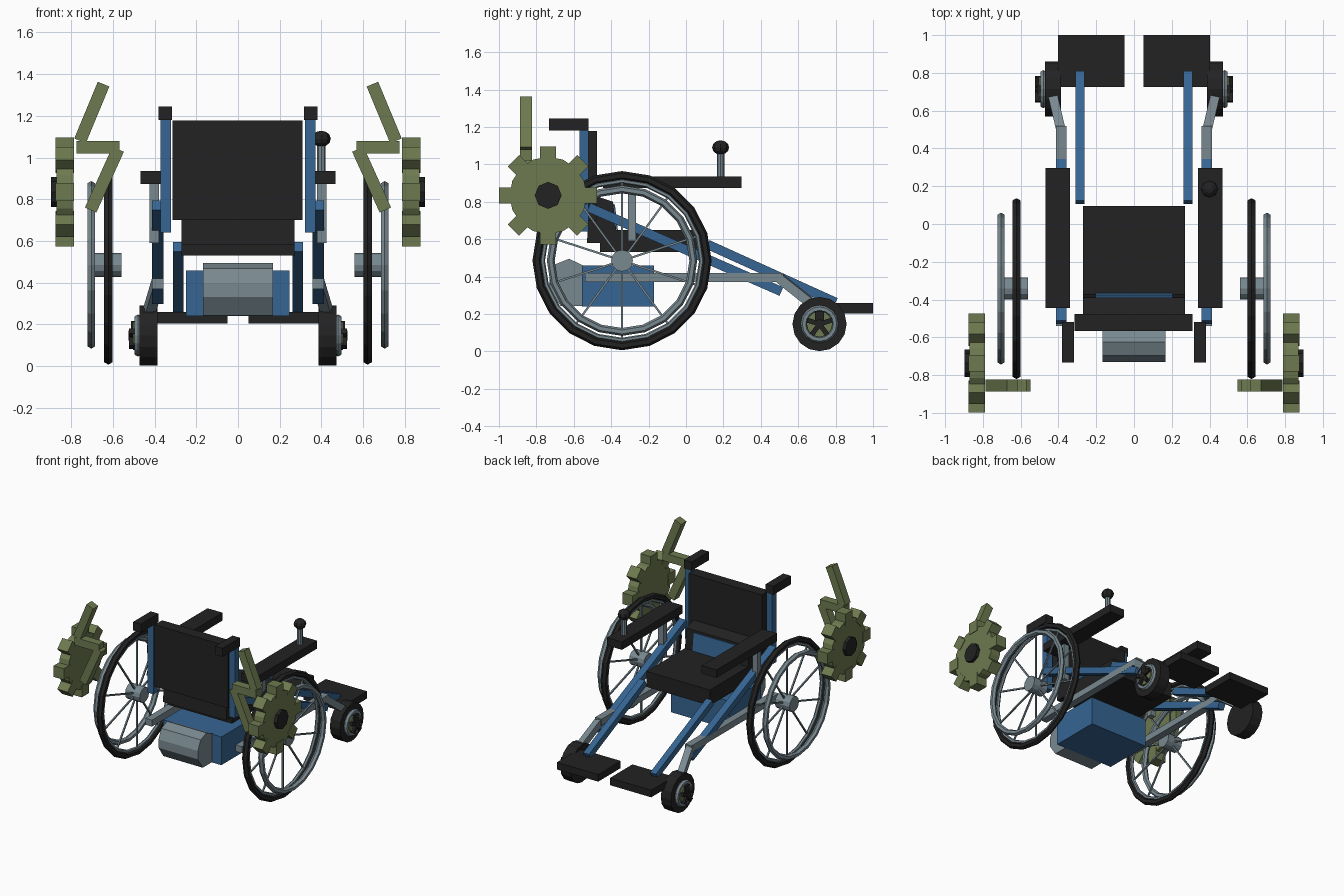
import bpy, bmesh, math
from mathutils import Vector

if "Cube" in bpy.data.objects:
    bpy.data.objects.remove(bpy.data.objects["Cube"])


def material(name, rgb):
    m = bpy.data.materials.new(name)
    m.diffuse_color = (*rgb, 1)
    m.use_nodes = True
    m.node_tree.nodes["Principled BSDF"].inputs["Base Color"].default_value = m.diffuse_color
    return m


BLACK = material("black", (0.016, 0.016, 0.016))
BLUE = material("blue", (0.037, 0.13, 0.29))
GRAY = material("steel_gray", (0.19, 0.25, 0.28))
GREEN = material("olive_green", (0.155, 0.195, 0.08))


def finish(name, mat):
    o = bpy.context.object
    o.name = name
    o.data.materials.append(mat)
    return o


def box(name, mat, x, y, z):
    """Box from (min, max) ranges."""
    r = [sorted(v) for v in (x, y, z)]
    bpy.ops.mesh.primitive_cube_add(size=1, location=[(a + b) / 2 for a, b in r])
    o = finish(name, mat)
    o.scale = [b - a for a, b in r]
    return o


def bar(name, mat, a, b, w, h):
    """Square-section bar running from a to b."""
    a, b = Vector(a), Vector(b)
    bpy.ops.mesh.primitive_cube_add(size=1, location=(a + b) / 2)
    o = finish(name, mat)
    o.rotation_euler = (b - a).to_track_quat('Y', 'Z').to_euler()
    o.scale = (w, (b - a).length, h)
    return o


def disc(name, mat, x0, x1, y, z, r, n):
    """Cylinder whose axis runs along x."""
    bpy.ops.mesh.primitive_cylinder_add(vertices=n, radius=r, depth=abs(x1 - x0),
                                        location=((x0 + x1) / 2, y, z),
                                        rotation=(0, math.pi / 2, 0))
    return finish(name, mat)


def ring(name, mat, x, y, z, major, minor, n, k):
    """Torus whose axis runs along x."""
    bpy.ops.mesh.primitive_torus_add(major_radius=major, minor_radius=minor,
                                     major_segments=n, minor_segments=k,
                                     location=(x, y, z), rotation=(0, math.pi / 2, 0))
    return finish(name, mat)


def prism(name, mat, pts, x0, x1):
    """Side profile (y, z) extruded along x."""
    bm = bmesh.new()
    f = bm.faces.new([bm.verts.new((x0, y, z)) for y, z in pts])
    ext = bmesh.ops.extrude_face_region(bm, geom=[f])["geom"]
    bmesh.ops.translate(bm, vec=(x1 - x0, 0, 0),
                        verts=[v for v in ext if isinstance(v, bmesh.types.BMVert)])
    bmesh.ops.recalc_face_normals(bm, faces=bm.faces)
    me = bpy.data.meshes.new(name)
    bm.to_mesh(me)
    bm.free()
    o = bpy.data.objects.new(name, me)
    bpy.context.collection.objects.link(o)
    me.materials.append(mat)
    return o


# Seat and back
box("seat", BLACK, (-0.27, 0.27), (-0.46, 0.095), (0.53, 0.65))
box("backrest", BLACK, (-0.315, 0.31), (-0.566, -0.476), (0.70, 1.178))
prism("lower_back", BLACK, [(-0.53, 0.58), (-0.365, 0.58), (-0.39, 0.80), (-0.51, 0.84)],
      -0.27, 0.27)
prism("lower_back_panel", BLUE, [(-0.369, 0.62), (-0.361, 0.62), (-0.38, 0.785), (-0.388, 0.785)],
      -0.205, 0.205)

# Battery box and motor
box("battery_box", BLUE, (-0.25, 0.247), (-0.556, -0.17), (0.24, 0.458))
prism("motor", GRAY, [(-0.53, 0.45), (-0.625, 0.495), (-0.695, 0.467), (-0.73, 0.395),
                      (-0.73, 0.33), (-0.67, 0.243), (-0.53, 0.243)], -0.168, 0.168)

# Joystick on one armrest
bpy.ops.mesh.primitive_cylinder_add(vertices=8, radius=0.02, depth=0.15, location=(0.4, 0.185, 0.99))
finish("joystick_stem", GRAY)
bpy.ops.mesh.primitive_uv_sphere_add(segments=8, ring_count=6, radius=0.048, location=(0.4, 0.185, 1.09))
finish("joystick_knob", BLACK).scale = (0.95, 0.95, 0.8)

for s, side in ((-1, "left"), (1, "right")):
    # Back posts, grips and armrests
    box(side + "_back_post", BLUE, (s * 0.322, s * 0.372), (-0.57, -0.52), (0.64, 1.2))
    box(side + "_push_grip", BLACK, (s * 0.317, s * 0.382), (-0.733, -0.52), (1.18, 1.246))
    box(side + "_armrest", BLACK, (s * 0.34, s * 0.468), (-0.444, 0.296), (0.874, 0.935))
    box(side + "_armrest_support", GRAY, (s * 0.38, s * 0.425), (-0.31, -0.267), (0.59, 0.88))

    # Frame tubes
    box(side + "_chassis_rail", GRAY, (s * 0.357, s * 0.413), (-0.54, 0.52), (0.37, 0.42))
    bar(side + "_caster_arm", GRAY, (s * 0.385, 0.49, 0.40), (s * 0.437, 0.71, 0.225), 0.05, 0.05)
    bar(side + "_outer_tube", BLUE, (s * 0.385, -0.52, 0.77), (s * 0.385, 0.51, 0.32), 0.055, 0.05)
    bar(side + "_inner_tube", BLUE, (s * 0.286, 0.115, 0.572), (s * 0.286, 0.80, 0.262), 0.05, 0.05)
    box(side + "_footplate", BLACK, (s * 0.05, s * 0.403), (0.725, 1.0), (0.203, 0.258))

    # Caster wheel with star hub
    cy, cz = 0.714, 0.146
    disc(side + "_caster_tire", BLACK, s * 0.386, s * 0.472, cy, cz, 0.145, 16)
    ring(side + "_caster_rim", GRAY, s * 0.48, cy, cz, 0.083, 0.018, 16, 6)
    disc(side + "_caster_disc", GREEN, s * 0.46, s * 0.503, cy, cz, 0.07, 12)
    disc(side + "_caster_cap", BLACK, s * 0.46, s * 0.525, cy, cz, 0.025, 10)
    for i in range(5):
        a = math.pi / 2 + i * math.tau / 5
        bar(side + "_caster_spoke", BLACK, (s * 0.5, cy, cz),
            (s * 0.5, cy + 0.07 * math.cos(a), cz + 0.07 * math.sin(a)), 0.026, 0.05) \
            .scale = (0.026, 0.07, 0.046) if abs(math.cos(a)) < 0.1 else (0.046, 0.07, 0.026)

    # Drive wheel
    wy, wz = -0.342, 0.485
    ring(side + "_drive_tire", BLACK, s * 0.622, wy, wz, 0.455, 0.024, 20, 6)
    ring(side + "_drive_rim", GRAY, s * 0.622, wy, wz, 0.425, 0.013, 20, 6)
    ring(side + "_hand_rim", GRAY, s * 0.704, wy, wz, 0.381, 0.021, 20, 6)
    disc(side + "_drive_hub", GRAY, s * 0.56, s * 0.685, wy, wz, 0.058, 12)
    for i in range(10):
        a = math.pi / 2 + i * math.tau / 10
        bar(side + "_drive_spoke", GRAY, (s * 0.622, wy, wz),
            (s * 0.622, wy + 0.425 * math.cos(a), wz + 0.425 * math.sin(a)), 0.011, 0.011)

    # Toothed gear
    gy, gz = -0.737, 0.834
    disc(side + "_gear", GREEN, s * 0.79, s * 0.872, gy, gz, 0.207, 16)
    for i in range(8):
        a = i * math.pi / 4
        t = box(side + "_gear_tooth", GREEN, (s * 0.788, s * 0.876), (-0.045, 0.045), (-0.043, 0.043))
        t.location.y = gy + 0.217 * math.cos(a)
        t.location.z = gz + 0.217 * math.sin(a)
        t.rotation_euler.x = a
    disc(side + "_gear_hub", BLACK, s * 0.85, s * 0.897, gy, gz, 0.072, 8)

    # Zigzag lever
    path = [(-0.645, 1.352), (-0.758, 1.08)], [(-0.775, 1.05), (-0.568, 1.05)], [(-0.575, 1.04), (-0.707, 0.748)]
    for (xa, za), (xb, zb) in path:
        bar(side + "_lever", GREEN, (-s * xa, -0.855, za), (-s * xb, -0.855, zb), 0.064, 0.06) \
            .scale = (0.064, math.hypot(xb - xa, zb - za), 0.06)
